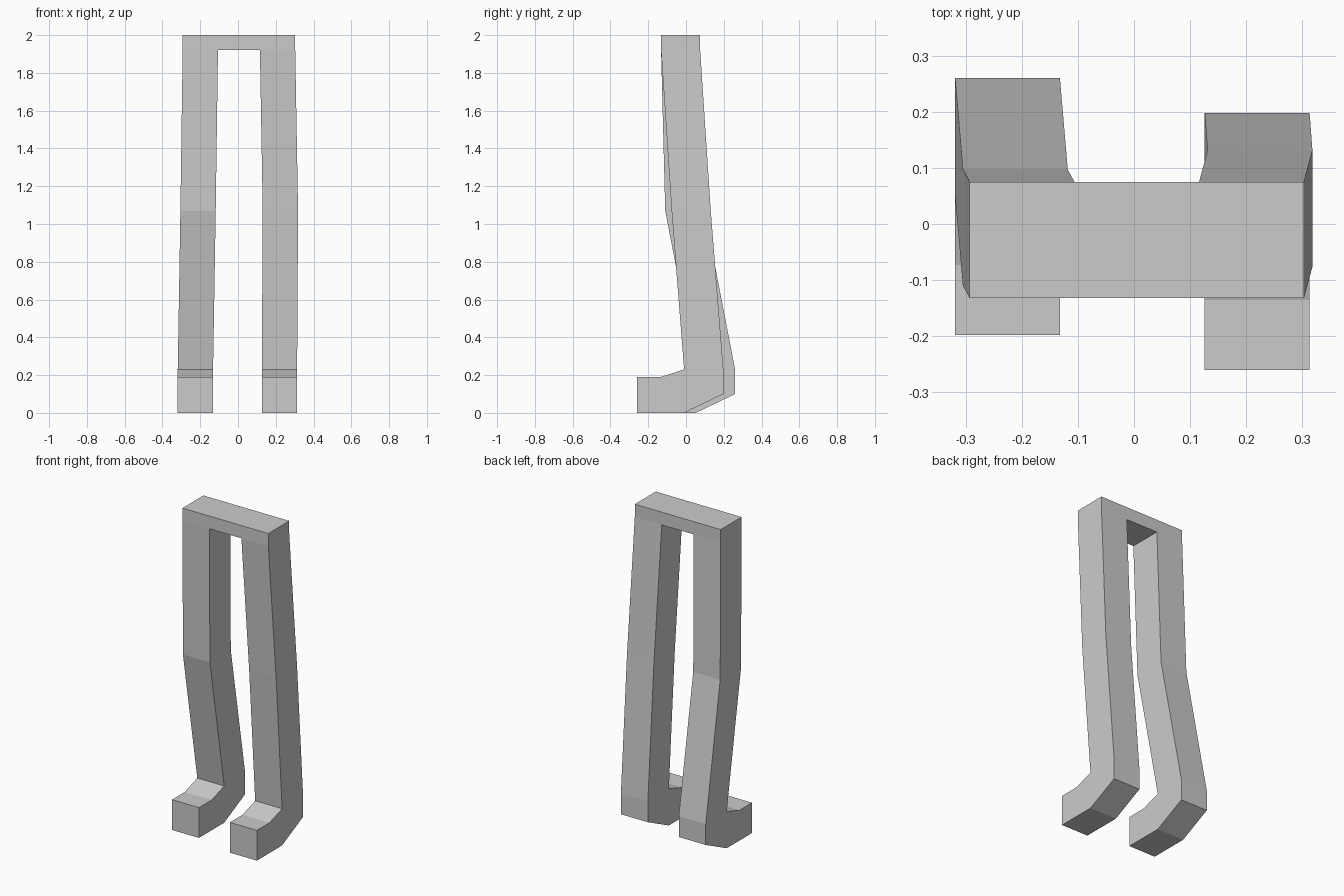
import bpy, bmesh

if "Cube" in bpy.data.objects:
    bpy.data.objects.remove(bpy.data.objects["Cube"])


def make_object(name, verts, faces):
    bm = bmesh.new()
    vs = [bm.verts.new(v) for v in verts]
    for f in faces:
        bm.faces.new([vs[i] for i in f])
    bmesh.ops.recalc_face_normals(bm, faces=bm.faces)
    me = bpy.data.meshes.new(name)
    bm.to_mesh(me)
    bm.free()
    ob = bpy.data.objects.new(name, me)
    bpy.context.collection.objects.link(ob)
    return ob


FRONT, BACK = -0.132, 0.075     # hip depth
HIP, KNEE, TOP = 1.92, 1.07, 2.0
WIDTH = 0.187


def leg(name, hip_x, knee_x, foot_x, knee_y, foot_y):
    # side outline (x, y, z), running down the front, round the foot, up the back
    foot = [(-0.01, 0.23), (-0.135, 0.19), (-0.26, 0.19), (-0.26, 0.0),
            (-0.01, 0.0), (0.198, 0.10), (0.198, 0.23)]
    prof = [(hip_x, FRONT, HIP), (knee_x, knee_y, KNEE)]
    prof += [(foot_x, y + foot_y, z) for y, z in foot]
    prof += [(knee_x, knee_y + BACK - FRONT, KNEE), (hip_x, BACK, HIP)]
    n = len(prof)
    verts = prof + [(x + WIDTH, y, z) for x, y, z in prof]
    # outline strip, left open where it meets the hip bar
    faces = [(i, i + 1, i + 1 + n, i + n) for i in range(n - 1)]
    # thigh, shin and foot sides
    for side in ((0, 1, 9, 10), (1, 2, 8, 9), (2, 3, 4, 5, 6, 7, 8)):
        faces += [side, tuple(i + n for i in side)]
    return make_object(name, verts, faces)


# striding legs: one foot ahead of the other
leg("left_leg", -0.293, -0.305, -0.319, -0.11, 0.062)
leg("right_leg", 0.116, 0.131, 0.126, -0.076, 0.0)

# hip bar, its underside closed only between the legs
xs = (-0.293, -0.293 + WIDTH, 0.116, 0.116 + WIDTH)
verts = [(x, y, HIP) for y in (FRONT, BACK) for x in xs]
verts += [(x, y, TOP) for y in (FRONT, BACK) for x in (xs[0], xs[3])]
make_object("hip_bar", verts, [
    (1, 2, 6, 5), (8, 9, 11, 10),
    (0, 1, 2, 3, 9, 8), (4, 5, 6, 7, 11, 10),
    (0, 4, 10, 8), (3, 7, 11, 9)])
